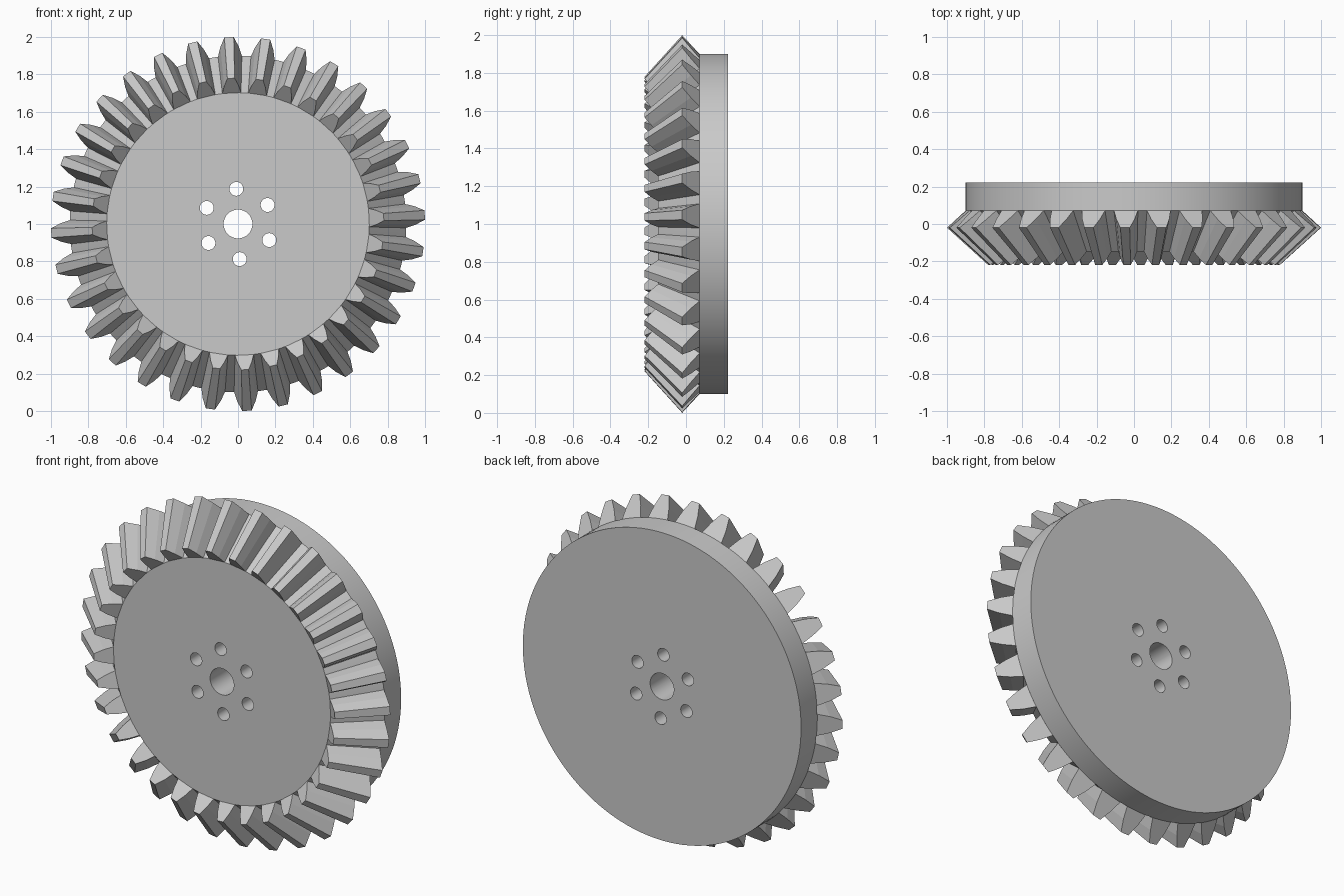
import bpy, bmesh
from math import sin, cos, tau, radians
from mathutils import Matrix, Vector

cube = bpy.data.objects.get("Cube")
if cube:
    bpy.data.objects.remove(cube)

TEETH = 32
PHASE = radians(-2.75)     # whole gear is turned slightly about its axle
APEX_Y = -0.925            # point where all tooth edges converge
INNER_SCALE = 0.78         # size of a tooth's inner end against its outer end

steel = bpy.data.materials.new("grey_steel")
steel.use_nodes = True
GREY = (0.59, 0.59, 0.59, 1)
steel.diffuse_color = GREY
steel.node_tree.nodes["Principled BSDF"].inputs["Base Color"].default_value = GREY


def polar(radius, angle, y):
    """Point around the axle; angle zero is straight up."""
    return Vector((radius * sin(angle), y, 1 + radius * cos(angle)))


def make_object(name, bm):
    bmesh.ops.recalc_face_normals(bm, faces=bm.faces)
    mesh = bpy.data.meshes.new(name)
    bm.to_mesh(mesh)
    bm.free()
    obj = bpy.data.objects.new(name, mesh)
    bpy.context.collection.objects.link(obj)
    mesh.materials.append(steel)
    return obj


def bridge(bm, loops):
    """Skin a row of closed loops and cap both ends."""
    for a, b in zip(loops, loops[1:]):
        n = len(a)
        for i in range(n):
            j = (i + 1) % n
            bm.faces.new((a[i], a[j], b[j], b[i]))
    bm.faces.new(loops[0])
    bm.faces.new(loops[-1])


# Gear blank: back disc and root cone
bm = bmesh.new()
SEGMENTS = 128
profile = [(0.9, 0.222), (0.9, 0.072), (0.702, -0.148)]
bridge(bm, [[bm.verts.new(polar(r, tau * i / SEGMENTS, y)) for i in range(SEGMENTS)]
            for r, y in profile])
body = make_object("gear_body", bm)

# Axle bore and ring of six bolt holes
bm = bmesh.new()
holes = [(0, 0, 0.077)] + [(0.188, PHASE + tau * k / 6, 0.037) for k in range(6)]
for r, angle, size in holes:
    bmesh.ops.create_cone(
        bm, cap_ends=True, segments=40, radius1=size, radius2=size, depth=1,
        matrix=Matrix.Translation(polar(r, angle, 0)) @ Matrix.Rotation(tau / 4, 4, 'X'))
cutter = make_object("hole_cutter", bm)
cutter.hide_render = True

cut = body.modifiers.new("holes", 'BOOLEAN')
cut.operation = 'DIFFERENCE'
cut.solver = 'EXACT'
cut.object = cutter
bpy.ops.object.select_all(action='DESELECT')
body.select_set(True)
bpy.context.view_layer.objects.active = body
bpy.ops.object.modifier_apply(modifier=cut.name)
bpy.data.objects.remove(cutter)
bpy.ops.object.shade_smooth_by_angle(angle=radians(30))

# Bevel teeth: (height from root to tip, half width) of the outer end
flank = [(-0.1, 0.066), (0, 0.064), (0.5, 0.049), (1, 0.025)]
section = [(h, w) for h, w in flank] + [(h, -w) for h, w in reversed(flank)]
bm = bmesh.new()
for t in range(TEETH):
    turn = PHASE + tau * t / TEETH
    ends = []
    for scale in (1, INNER_SCALE):
        loop = []
        for h, w in section:
            radius = 0.9 + 0.1 * h
            y = APEX_Y + (0.072 - 0.092 * h - APEX_Y) * scale
            loop.append(bm.verts.new(polar(radius * scale, turn + w / radius, y)))
        ends.append(loop)
    bridge(bm, ends)
make_object("gear_teeth", bm)
